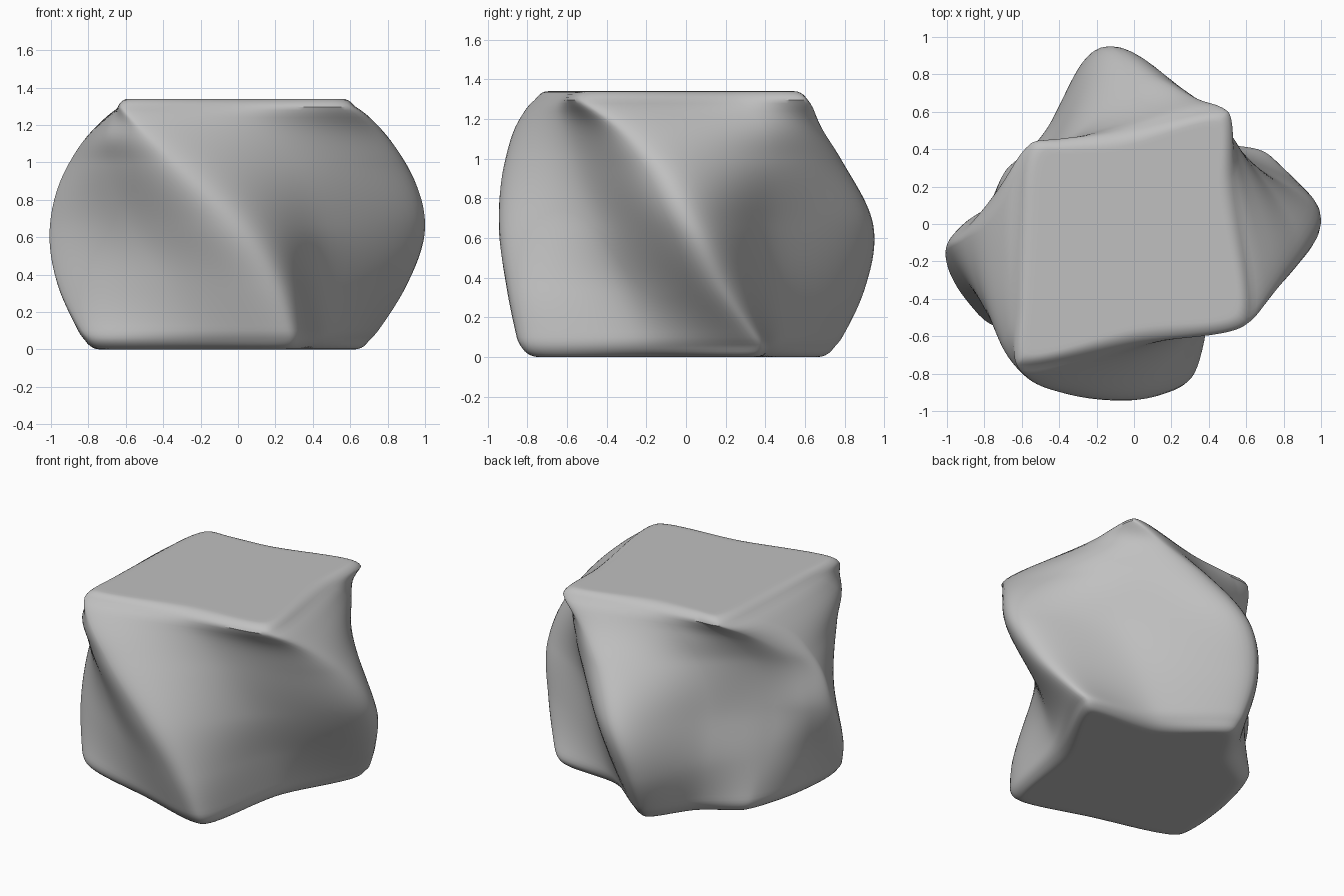
import bpy, bmesh, math
from mathutils import Vector

cube = bpy.data.objects.get("Cube")
if cube:
    bpy.data.objects.remove(cube, do_unlink=True)

HEIGHT, RIM = 1.34, 0.1
LEVELS = [0.05, 0.34, 0.66, 1.0, 1.18, 1.3]

# Twisting ridges and the faces between them: (x, y) at each level, bottom to top
RAILS = [
    [(.30, -.83), (.21, -.89), (0, -.94), (-.33, -.91), (-.51, -.85), (-.63, -.77)],    # front ridge
    [(.47, -.2), (.46, -.31), (.44, -.43), (.28, -.57), (.13, -.63), (0, -.66)],        # front hollow
    [(.71, .38), (.90, .18), (1, .02), (.89, -.18), (.75, -.36), (.62, -.54)],          # left ridge
    [(.22, .48), (.34, .47), (.46, .43), (.55, .42), (.57, .37), (.55, .25)],           # left face
    [(-.2, .76), (-.2, .90), (-.1, .945), (.12, .78), (.33, .67), (.51, .62)],          # back ridge
    [(-.43, .49), (-.48, .49), (-.46, .42), (-.38, .43), (-.26, .48), (-.1, .51)],      # back hollow
    [(-.69, .29), (-.71, .2), (-.71, .14), (-.64, .21), (-.54, .35), (-.42, .47)],      # short spur
    [(-.81, -.12), (-.87, -.06), (-.92, -.01), (-.83, .05), (-.69, .24), (-.57, .44)],  # saddle
    [(-.8, -.52), (-.95, -.33), (-1, -.16), (-.90, -.08), (-.77, .01), (-.63, .2)],     # right ridge
    [(-.24, -.71), (-.38, -.7), (-.58, -.63), (-.71, -.61), (-.70, -.63), (-.65, -.48)],  # right face
]
CORNERS = (0, 2, 4, 6, 8)
STEPS = 14


def hermite(p, q, tp, tq, t):
    a, b = t * t, t * t * t
    return p * (2 * b - 3 * a + 1) + tp * (b - 2 * a + t) + q * (3 * a - 2 * b) + tq * (b - a)


def rail_slopes(pts):
    """Smooth slope of a rail at each level."""
    steps = [hi - lo for lo, hi in zip(LEVELS, LEVELS[1:])]
    grads = [(q - p) / h for p, q, h in zip(pts, pts[1:], steps)]
    inner = [(g * k + f * h) / (h + k)
             for g, f, h, k in zip(grads, grads[1:], steps, steps[1:])]
    return [grads[0] * 1.5 - inner[0] * 0.5] + inner + [grads[-1] * 1.5 - inner[-1] * 0.5]


def rail_point(rail, z):
    """Point on a ridge or face line at height z."""
    z = min(max(z, LEVELS[0]), LEVELS[-1])
    i = max(k for k in range(len(LEVELS) - 1) if LEVELS[k] <= z)
    pts = [Vector(p) for p in rail]
    slopes = rail_slopes(pts)
    span = LEVELS[i + 1] - LEVELS[i]
    return hermite(pts[i], pts[i + 1], slopes[i] * span, slopes[i + 1] * span,
                   (z - LEVELS[i]) / span)


def section(z, inset, scale=1.0):
    """Closed outline through all rails at height z, drawn in by inset."""
    ctrl = [rail_point(r, z) for r in RAILS]
    n = len(ctrl)
    # Corners are crisp at the base and top, soft at mid height
    soft = 0.6 + 0.45 * math.sin(math.pi * z / HEIGHT)
    tan = []
    for i in range(n):
        before, here, after = ctrl[i - 1], ctrl[i], ctrl[(i + 1) % n]
        t = (after - before) / ((here - before).length + (after - here).length)
        tan.append(t * (soft if i in CORNERS else 1.0))
    ring = []
    for i in range(n):
        j = (i + 1) % n
        d = (ctrl[j] - ctrl[i]).length
        for s in range(STEPS):
            p = hermite(ctrl[i], ctrl[j], tan[i] * d, tan[j] * d, s / STEPS)
            p = p * (1 - inset / p.length) * scale
            ring.append((p.x, p.y, z))
    return ring


# Rows: flat base, rounded lower rim, twisted sides, rounded upper rim, flat top
ARC = [k * math.pi / 16 for k in range(9)]
rows = [(RIM * (1 - math.cos(a)), RIM * (1 - math.sin(a)), 1.0) for a in ARC]
SIDE = 44
rows += [(RIM + (HEIGHT - 2 * RIM) * k / SIDE, 0, 1.0) for k in range(1, SIDE)]
rows += [(HEIGHT - z, inset, 1.0) for z, inset, _ in reversed(rows[:len(ARC)])]
rows = [(0, RIM, 0.95)] + rows + [(HEIGHT, RIM, 0.95)]

bm = bmesh.new()
rings = [[bm.verts.new(c) for c in section(*row)] for row in rows]
for low, high in zip(rings, rings[1:]):
    for i in range(len(low)):
        j = (i + 1) % len(low)
        bm.faces.new((low[i], low[j], high[j], high[i]))
bm.faces.new(list(reversed(rings[0])))
bm.faces.new(rings[-1])
bmesh.ops.recalc_face_normals(bm, faces=bm.faces)
mesh = bpy.data.meshes.new("twisted_block")
bm.to_mesh(mesh)
bm.free()

# Stone grey finish
stone = bpy.data.materials.new("stone_grey")
stone.use_nodes = True
colour = (0.53, 0.53, 0.53, 1)
stone.diffuse_color = colour
for node in stone.node_tree.nodes:
    if node.type == 'BSDF_PRINCIPLED':
        node.inputs["Base Color"].default_value = colour
mesh.materials.append(stone)

block = bpy.data.objects.new("twisted_block", mesh)
bpy.context.collection.objects.link(block)
bpy.ops.object.select_all(action='DESELECT')
block.select_set(True)
bpy.context.view_layer.objects.active = block
bpy.ops.object.shade_smooth_by_angle(angle=math.radians(40))
